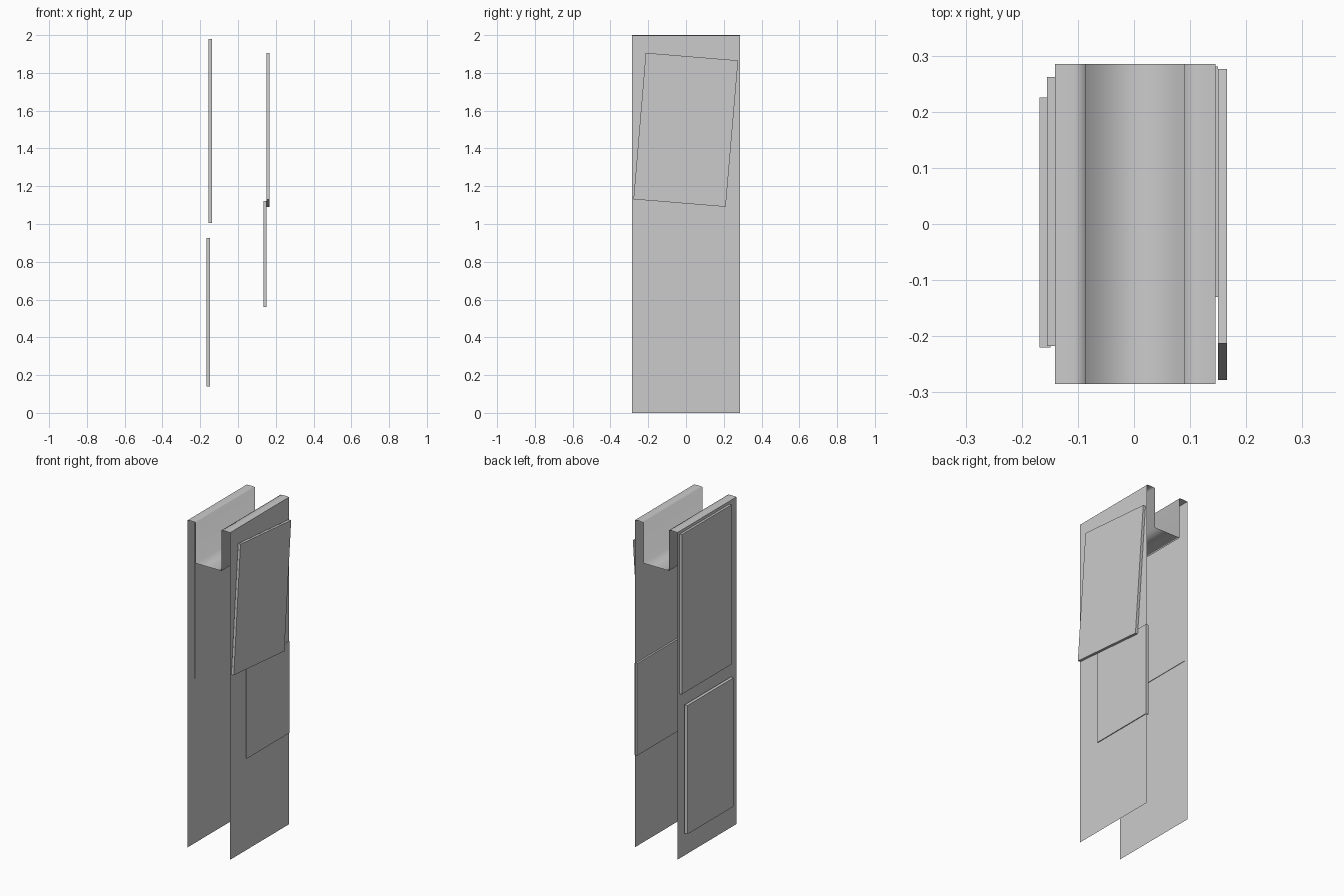
import bpy, bmesh

if "Cube" in bpy.data.objects:
    bpy.data.objects.remove(bpy.data.objects["Cube"])

HALF_DEPTH = 0.285


def finish(name, bm):
    mesh = bpy.data.meshes.new(name)
    bm.to_mesh(mesh)
    bm.free()
    obj = bpy.data.objects.new(name, mesh)
    bpy.context.collection.objects.link(obj)
    return obj


# Folded sheet: open ends, two tall walls and a sunken channel on top
profile = [(-0.141, 0), (-0.141, 1.998), (-0.107, 2.0), (-0.086, 1.998), (-0.086, 1.75),
           (0.089, 1.75), (0.089, 1.998), (0.120, 2.0), (0.145, 1.998), (0.145, 0)]
bm = bmesh.new()
front = [bm.verts.new((x, -HALF_DEPTH, z)) for x, z in profile]
back = [bm.verts.new((x, HALF_DEPTH, z)) for x, z in profile]
for i in range(len(profile) - 1):
    face = bm.faces.new((front[i], front[i + 1], back[i + 1], back[i]))
    face.smooth = True
# Keep the outer top folds crisp
for i in (1, 8):
    bm.edges.get((front[i], back[i])).smooth = False
# Normals point away from the inside of the sheet
bm.normal_update()
bm.faces.ensure_lookup_table()
if bm.faces[0].normal.x > 0:
    bmesh.ops.reverse_faces(bm, faces=bm.faces[:])
finish("folded_sheet", bm)


# Posters: thin slabs given by their outline in (y, z) and their x range
def poster(name, x0, x1, outline):
    bm = bmesh.new()
    base = bm.faces.new([bm.verts.new((x0, y, z)) for y, z in outline])
    extruded = bmesh.ops.extrude_face_region(bm, geom=[base], use_keep_orig=True)
    for v in extruded["geom"]:
        if isinstance(v, bmesh.types.BMVert):
            v.co.x = x1
    bmesh.ops.recalc_face_normals(bm, faces=bm.faces[:])
    return finish(name, bm)


def rect(y0, y1, z0, z1):
    return [(y0, z0), (y1, z0), (y1, z1), (y0, z1)]


poster("right_upper_poster", 0.150, 0.166,
       [(-0.278, 1.131), (0.210, 1.091), (0.276, 1.866), (-0.213, 1.906)])
poster("right_lower_poster", 0.134, 0.150, rect(-0.13, 0.281, 0.56, 1.122))
poster("left_upper_poster", -0.155, -0.138, rect(-0.217, 0.262, 1.005, 1.98))
poster("left_lower_poster", -0.168, -0.149, rect(-0.22, 0.225, 0.14, 0.926))
